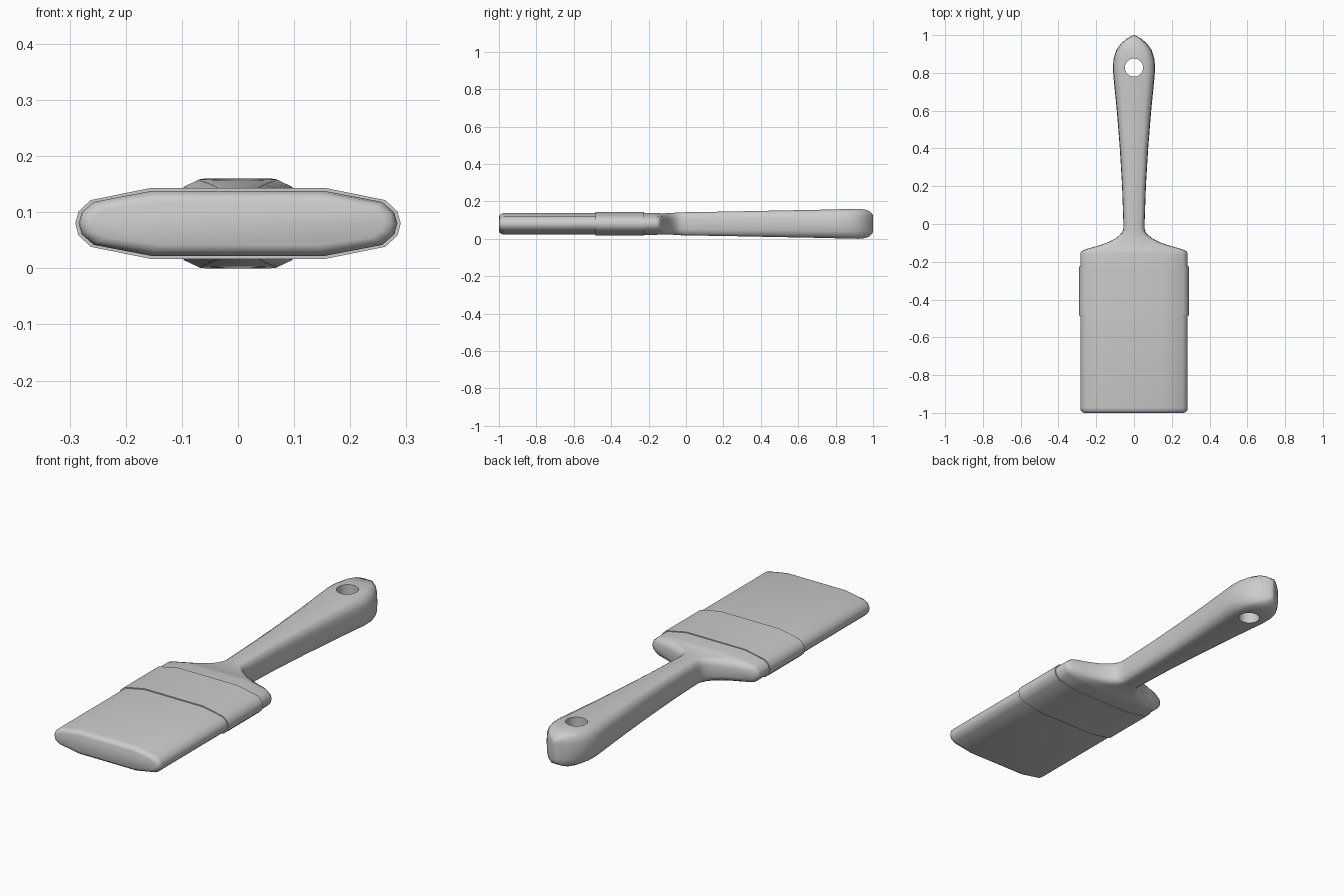
import bpy, bmesh, math
from mathutils import Matrix

if "Cube" in bpy.data.objects:
    bpy.data.objects.remove(bpy.data.objects["Cube"])

MID_Z = 0.08
grey = bpy.data.materials.new("plain grey")
grey.use_nodes = True
grey.diffuse_color = (0.6, 0.6, 0.6, 1)
grey.node_tree.nodes["Principled BSDF"].inputs["Base Color"].default_value = (0.6, 0.6, 0.6, 1)

# Quarter cross-sections in unit size: flat brush body and rounded grip
FLAT = [(0.54, 1), (0.905, 0.66), (0.98, 0.34), (1, 0)]
GRIP = [(0.62, 1), (0.86, 0.84), (0.97, 0.5), (1, 0)]


def section(half_w, half_h, blend):
    quarter = [((a + (c - a) * blend) * half_w, (b + (d - b) * blend) * half_h)
               for (a, b), (c, d) in zip(FLAT, GRIP)]
    right = quarter + [(x, -z) for x, z in quarter[-2::-1]]
    return right + [(-x, z) for x, z in reversed(right)]


def loft(name, stations):
    """Skin a closed solid through (y, half width, half height, blend)."""
    bm = bmesh.new()
    rings = [[bm.verts.new((x, y, MID_Z + z)) for x, z in section(w, h, t)]
             for y, w, h, t in stations]
    for r, s in zip(rings, rings[1:]):
        for i in range(len(r)):
            j = (i + 1) % len(r)
            bm.faces.new((r[i], r[j], s[j], s[i]))
    bm.faces.new(rings[0])
    bm.faces.new(rings[-1])
    bmesh.ops.recalc_face_normals(bm, faces=bm.faces)
    mesh = bpy.data.meshes.new(name)
    bm.to_mesh(mesh)
    bm.free()
    mesh.materials.append(grey)
    obj = bpy.data.objects.new(name, mesh)
    bpy.context.collection.objects.link(obj)
    return obj


def smooth(obj, degrees):
    bpy.ops.object.select_all(action="DESELECT")
    obj.select_set(True)
    bpy.context.view_layer.objects.active = obj
    bpy.ops.object.shade_smooth_by_angle(angle=math.radians(degrees))


# Bristles with a rounded tip
bristles = loft("bristles", [
    (-1.0, 0.262, 0.038, 0), (-0.996, 0.274, 0.048, 0),
    (-0.986, 0.282, 0.055, 0), (-0.972, 0.284, 0.058, 0), (-0.4, 0.284, 0.058, 0)])

# Metal band
ferrule = loft("ferrule", [(-0.485, 0.29, 0.063, 0), (-0.225, 0.29, 0.063, 0)])

# Handle: shoulder, neck, flared grip and pointed end
handle = loft("handle", [
    (-0.3, 0.284, 0.059, 0), (-0.16, 0.284, 0.059, 0), (-0.145, 0.28, 0.057, 0),
    (-0.136, 0.262, 0.056, 0.05), (-0.118, 0.2, 0.056, 0.2), (-0.098, 0.14, 0.057, 0.4),
    (-0.075, 0.095, 0.058, 0.7), (-0.05, 0.066, 0.06, 0.9), (-0.03, 0.057, 0.061, 1),
    (0, 0.056, 0.062, 1), (0.2, 0.063, 0.065, 1), (0.4, 0.075, 0.069, 1),
    (0.6, 0.091, 0.073, 1), (0.76, 0.107, 0.076, 1), (0.82, 0.112, 0.078, 1),
    (0.87, 0.109, 0.079, 1), (0.92, 0.094, 0.08, 1), (0.955, 0.069, 0.077, 1),
    (0.98, 0.04, 0.068, 1), (0.993, 0.018, 0.056, 1), (1.0, 0.004, 0.044, 1)])

# Hanging hole through the grip
bm = bmesh.new()
bmesh.ops.create_cone(bm, cap_ends=True, segments=24, radius1=0.048, radius2=0.048,
                      depth=0.4, matrix=Matrix.Translation((0, 0.828, MID_Z)))
cut_mesh = bpy.data.meshes.new("hole_cutter")
bm.to_mesh(cut_mesh)
bm.free()
cutter = bpy.data.objects.new("hole_cutter", cut_mesh)
cutter.hide_render = True
bpy.context.collection.objects.link(cutter)
mod = handle.modifiers.new("hanging_hole", "BOOLEAN")
mod.operation = "DIFFERENCE"
mod.object = cutter
bpy.context.view_layer.objects.active = handle
bpy.ops.object.modifier_apply(modifier=mod.name)
bpy.data.objects.remove(cutter)

smooth(bristles, 60)
smooth(ferrule, 40)
smooth(handle, 50)
